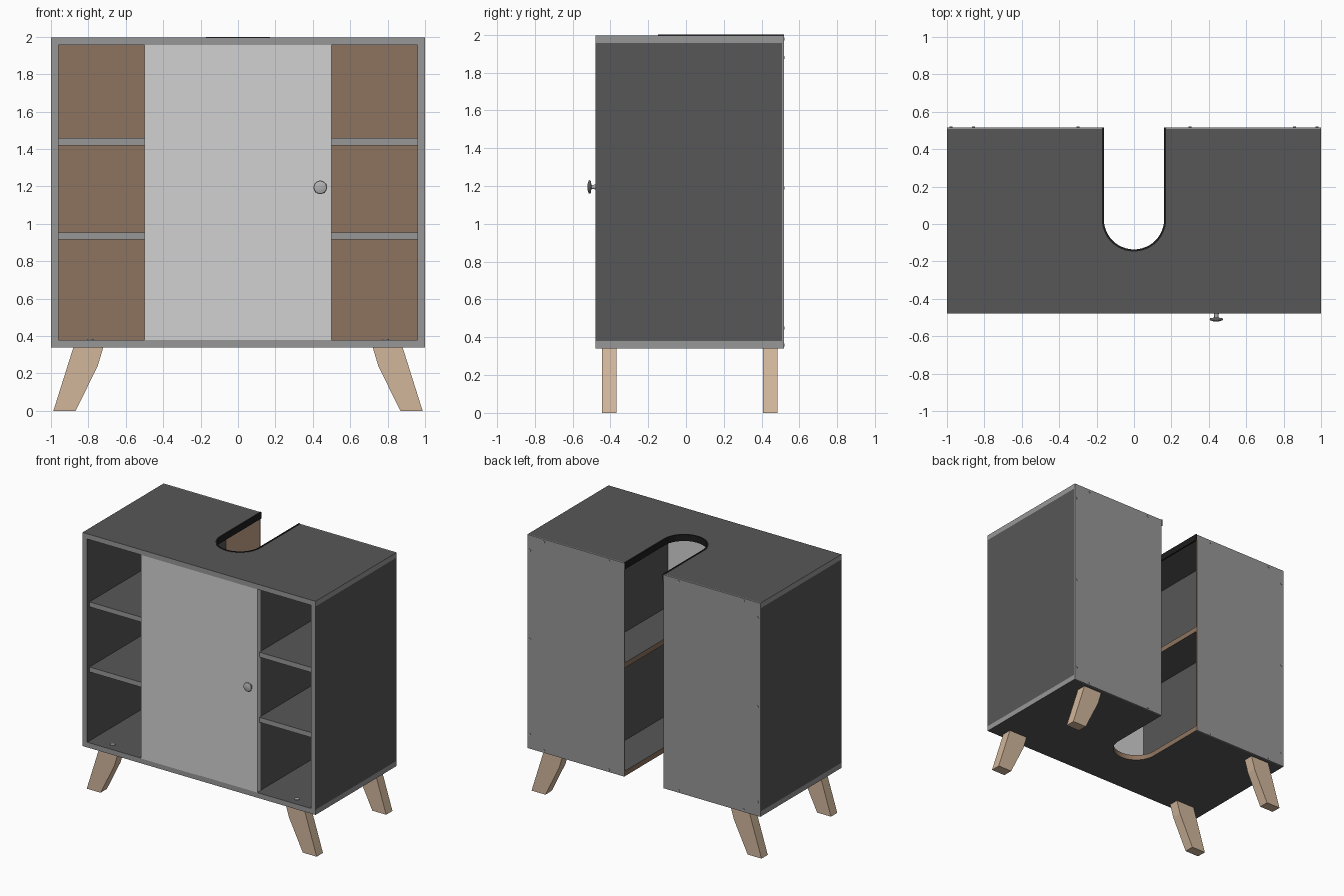
import bpy, bmesh, math
from mathutils import Matrix

if "Cube" in bpy.data.objects:
    bpy.data.objects.remove(bpy.data.objects["Cube"])


def material(name, rgb):
    m = bpy.data.materials.new(name)
    m.diffuse_color = (*rgb, 1)
    m.use_nodes = True
    m.node_tree.nodes["Principled BSDF"].inputs["Base Color"].default_value = m.diffuse_color
    return m


DARK = material("dark grey panel", (0.095, 0.095, 0.095))
EDGE = material("mid grey edge", (0.31, 0.31, 0.31))
DOOR = material("light grey door", (0.64, 0.64, 0.64))
BROWN = material("raw board brown", (0.27, 0.175, 0.115))
WOOD = material("pale wood", (0.64, 0.47, 0.33))
BLACK = material("black trim", (0.012, 0.012, 0.012))
METAL = material("metal", (0.45, 0.45, 0.45))

X, FRONT, BACK = 1.0, -0.478, 0.517      # cabinet outer limits
LOW, HIGH, T = 0.34, 1.997, 0.04         # bottom, top, board thickness
BACK_T = 0.009
INNER_BACK = BACK - BACK_T
CUT_R, CUT_Y = 0.168, 0.025              # pipe cut-out radius and arc centre


def finish(name, bm, mats, rule=None):
    """Turn a bmesh into an object, choosing materials by face rule."""
    bmesh.ops.recalc_face_normals(bm, faces=bm.faces)
    bm.normal_update()
    if rule:
        for f in bm.faces:
            f.material_index = rule(f.normal, f.calc_center_median())
    me = bpy.data.meshes.new(name)
    bm.to_mesh(me)
    bm.free()
    for m in mats:
        me.materials.append(m)
    ob = bpy.data.objects.new(name, me)
    bpy.context.collection.objects.link(ob)
    return ob


def box(name, x, y, z, mats, rule=None):
    bm = bmesh.new()
    bmesh.ops.create_cube(bm, size=1)
    for v in bm.verts:
        v.co = [(a + b) / 2 + c * (b - a) for c, (a, b) in zip(v.co, (x, y, z))]
    return finish(name, bm, mats, rule)


def prism(name, points, depth, mats, rule=None):
    """Extrude a closed outline of 3D points along a vector."""
    bm = bmesh.new()
    f = bm.faces.new([bm.verts.new(p) for p in points])
    ext = bmesh.ops.extrude_face_region(bm, geom=[f])["geom"]
    bmesh.ops.translate(bm, vec=depth,
                        verts=[e for e in ext if isinstance(e, bmesh.types.BMVert)])
    return finish(name, bm, mats, rule)


def u_curve(r, y_end, n=24):
    """U-shaped outline, running from the right rear to the left rear."""
    arc = [(r * math.cos(math.pi * i / n), CUT_Y - r * math.sin(math.pi * i / n))
           for i in range(n + 1)]
    return [(r, y_end)] + arc + [(-r, y_end)]


def notched_board(name, half, y0, y1, z, thick):
    """Board with a U-shaped cut-out at the back; cut faces are raw board."""
    outline = [(-half, y1), (-half, y0), (half, y0), (half, y1)] + u_curve(CUT_R, y1)
    def rule(n, c):
        if abs(n.z) > 0.5:
            return 0
        return 2 if abs(c.x) < CUT_R + 0.01 and c.y > y0 + 0.05 and n.y < 2 \
            and abs(c.y - y1) > 1e-3 else 1
    return prism(name, [(x, y, z) for x, y in outline], (0, 0, thick),
                 [DARK, EDGE, BROWN], rule)


def disc(name, loc, r, depth, axis, mat, n=16):
    bm = bmesh.new()
    rot = Matrix.Rotation(math.pi / 2, 4, 'X') if axis == 'y' else Matrix()
    bmesh.ops.create_cone(bm, cap_ends=True, segments=n, radius1=r, radius2=r,
                          depth=depth, matrix=Matrix.Translation(loc) @ rot)
    return finish(name, bm, [mat])


# Carcass boards
notched_board("top_board", X, FRONT, INNER_BACK, HIGH - T, T)
notched_board("bottom_board", X, FRONT, INNER_BACK, LOW, T)
notched_board("middle_shelf", 0.46, -0.42, INNER_BACK, 1.18, T)

broad_sides = lambda n, c: 0 if abs(n.x) > 0.5 else 1
flat_faces = lambda n, c: 0 if abs(n.z) > 0.5 else 1

for s, side in ((-1, "left"), (1, "right")):
    def span(a, b):
        return tuple(sorted((s * a, s * b)))

    # Side walls and inner dividers
    box(side + "_side", span(X - T, X), (FRONT, INNER_BACK), (LOW + T, HIGH - T),
        [DARK, EDGE], broad_sides)
    box(side + "_divider", span(0.46, 0.498), (FRONT + T, INNER_BACK),
        (LOW + T, HIGH - T), [DARK, EDGE], broad_sides)

    # Open shelves
    for i, z in enumerate((0.915, 1.42)):
        box(f"{side}_shelf_{i + 1}", span(0.498, X - T), (-0.45, INNER_BACK),
            (z, z + 0.038), [DARK, EDGE], flat_faces)

    # Back panel: raw board inside and on the edge beside the cut-out
    box(side + "_back_panel", span(CUT_R, X), (INNER_BACK, BACK), (LOW, HIGH),
        [EDGE, BROWN],
        lambda n, c: 1 if n.y < -0.5 or n.x * s < -0.5 else 0)

    # Back panel screws
    spots = [(0.978, z) for z in (0.45, 1.19, 1.88)]
    spots += [(x, z) for x in (0.3, 0.858) for z in (0.358, 1.978)]
    for x, z in spots:
        disc(side + "_back_screw", (s * x, BACK + 0.001, z), 0.008, 0.008, 'y', METAL, 10)

    # Splayed legs with a bolt head above each
    leg = [(0.88, LOW), (0.72, LOW), (0.75, 0.24), (0.868, 0), (0.987, 0)]
    for end, y0 in (("front", -0.445), ("back", 0.407)):
        prism(f"{end}_{side}_leg", [(s * x, y0, z) for x, z in leg],
              (0, 0.077, 0), [WOOD])
        disc(f"{end}_{side}_leg_bolt", (s * 0.79, y0 + 0.038, LOW + T + 0.002),
             0.018, 0.006, 'z', METAL)

# Door
box("door", (-0.5, 0.5), (FRONT, FRONT + 0.038), (LOW + T - 0.003, HIGH - T), [DOOR])

# Door knob, turned from a profile
profile = [(0.0, 0.0), (0.014, 0.0), (0.011, 0.012), (0.011, 0.022), (0.033, 0.026),
           (0.036, 0.032), (0.033, 0.037), (0.018, 0.042), (0.0, 0.043)]
bm = bmesh.new()
verts = [bm.verts.new((0.44 + r, FRONT - d, 1.195)) for r, d in profile]
edges = [bm.edges.new(p) for p in zip(verts, verts[1:])]
bmesh.ops.spin(bm, geom=verts + edges, cent=(0.44, 0, 1.195), axis=(0, 1, 0),
               angle=2 * math.pi, steps=28)
bmesh.ops.remove_doubles(bm, verts=bm.verts, dist=1e-5)
knob = finish("door_knob", bm, [METAL])
bpy.context.view_layer.objects.active = knob
knob.select_set(True)
bpy.ops.object.shade_smooth_by_angle(angle=math.radians(35))

# Black edging around the top cut-out
ring = u_curve(CUT_R + 0.004, BACK) + u_curve(CUT_R - 0.007, BACK)[::-1]
prism("cutout_trim", [(x, y, 1.95) for x, y in ring], (0, 0, 0.05), [BLACK])
